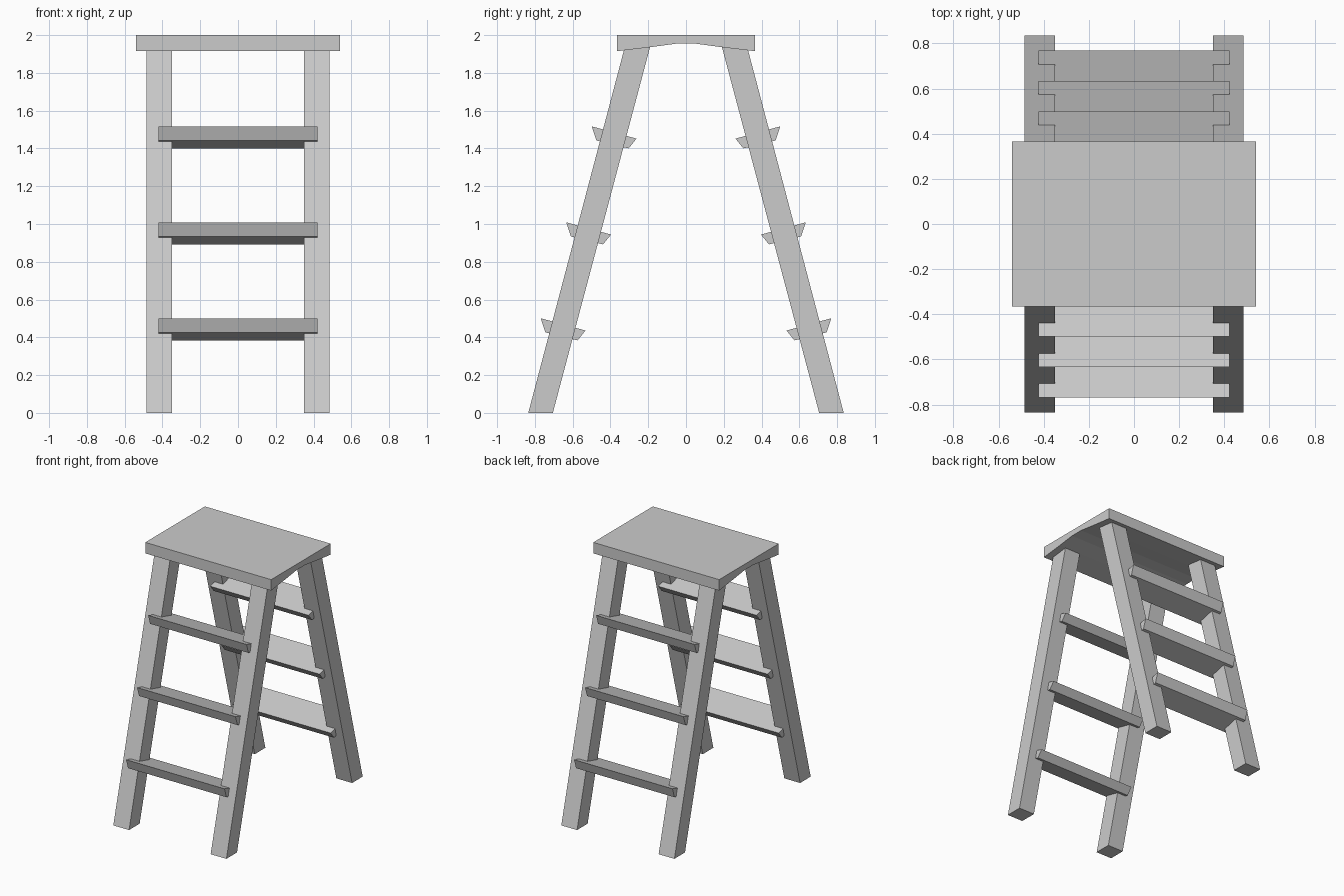
import bpy
import bmesh

cube = bpy.data.objects.get("Cube")
if cube:
    bpy.data.objects.remove(cube, do_unlink=True)

# Single plain material
grey = bpy.data.materials.new("plain grey")
grey.use_nodes = True
colour = (0.6, 0.6, 0.6, 1.0)
grey.diffuse_color = colour
for node in grey.node_tree.nodes:
    if node.type == 'BSDF_PRINCIPLED':
        node.inputs["Base Color"].default_value = colour


def extrude_profile(name, profile, x0, x1):
    """Extrude a (y, z) outline along x, between x0 and x1."""
    bm = bmesh.new()
    face = bm.faces.new([bm.verts.new((x0, y, z)) for y, z in profile])
    result = bmesh.ops.extrude_face_region(bm, geom=[face])
    moved = [v for v in result["geom"] if isinstance(v, bmesh.types.BMVert)]
    bmesh.ops.translate(bm, verts=moved, vec=(x1 - x0, 0, 0))
    bmesh.ops.recalc_face_normals(bm, faces=bm.faces)
    mesh = bpy.data.meshes.new(name)
    bm.to_mesh(mesh)
    bm.free()
    mesh.materials.append(grey)
    obj = bpy.data.objects.new(name, mesh)
    bpy.context.collection.objects.link(obj)
    return obj


# Top platform with a shallow arched underside
arch = [(0.365, 1.915), (0.19, 1.936), (0.05, 1.955)]
underside = [(-y, z) for y, z in arch] + arch[::-1]
extrude_profile("top_platform", [(-0.365, 2.0)] + underside + [(0.365, 2.0)],
                -0.54, 0.54)

# Outlines of a leaning leg and of the uppermost tapered step
leg = [(0.835, 0.0), (0.705, 0.0), (0.188, 1.945), (0.322, 1.945)]
step = [(0.499, 1.517), (0.474, 1.442), (0.304, 1.40), (0.262, 1.452)]
STEP_OUT, STEP_DOWN = 0.135, 0.508

# Two mirrored ladders
for end, side in (("front", -1), ("back", 1)):
    outline = [(side * y, z) for y, z in leg]
    extrude_profile(end + "_left_leg", outline, 0.35, 0.485)
    extrude_profile(end + "_right_leg", outline, -0.485, -0.35)
    for i, level in enumerate(("upper", "middle", "lower")):
        outline = [(side * (y + i * STEP_OUT), z - i * STEP_DOWN) for y, z in step]
        extrude_profile(end + "_" + level + "_step", outline, -0.422, 0.422)
